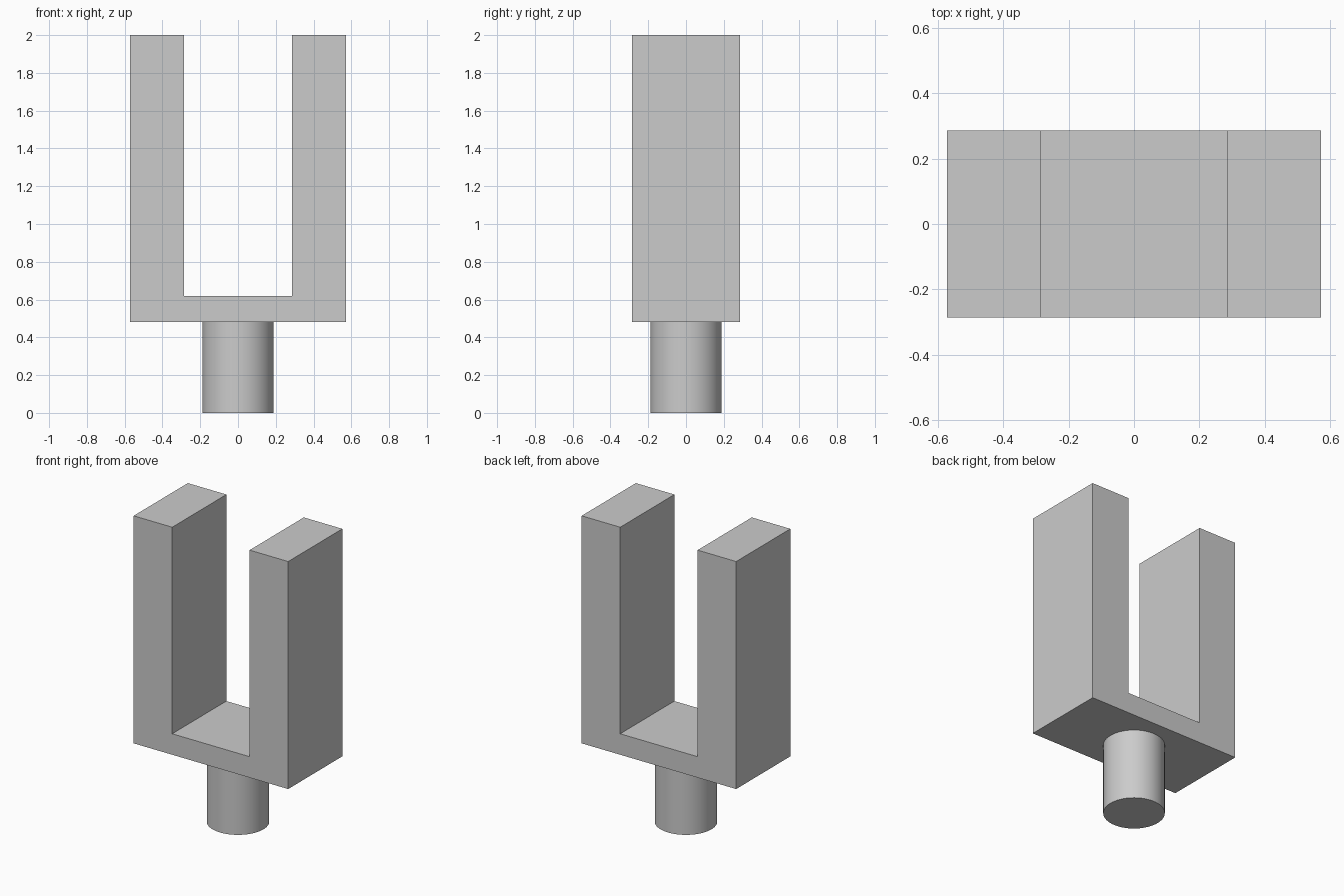
import bpy
import bmesh
import math

cube = bpy.data.objects.get("Cube")
if cube:
    bpy.data.objects.remove(cube, do_unlink=True)

HALF_WIDTH, INNER, HALF_DEPTH = 0.571, 0.286, 0.286
BASE, FLOOR, TOP = 0.48, 0.62, 2.0
STEM_RADIUS = 0.189

# Plain grey metal
grey = bpy.data.materials.new("plain_grey")
grey.use_nodes = True
colour = (0.6, 0.6, 0.6, 1)
grey.diffuse_color = colour
grey.node_tree.nodes["Principled BSDF"].inputs["Base Color"].default_value = colour

# Fork: U-shaped profile extruded front to back
right_half = [(HALF_WIDTH, BASE), (HALF_WIDTH, TOP), (INNER, TOP), (INNER, FLOOR)]
profile = right_half + [(-x, z) for x, z in reversed(right_half)]
bm = bmesh.new()
face = bm.faces.new([bm.verts.new((x, -HALF_DEPTH, z)) for x, z in profile])
extruded = bmesh.ops.extrude_face_region(bm, geom=[face], use_keep_orig=True)
moved = [v for v in extruded["geom"] if isinstance(v, bmesh.types.BMVert)]
bmesh.ops.translate(bm, verts=moved, vec=(0, 2 * HALF_DEPTH, 0))
bmesh.ops.recalc_face_normals(bm, faces=bm.faces)
mesh = bpy.data.meshes.new("fork_bracket")
bm.to_mesh(mesh)
bm.free()
fork = bpy.data.objects.new("fork_bracket", mesh)
bpy.context.collection.objects.link(fork)
mesh.materials.append(grey)

# Round stem below the fork
bpy.ops.mesh.primitive_cylinder_add(vertices=64, radius=STEM_RADIUS, depth=BASE,
                                    location=(0, 0, BASE / 2))
stem = bpy.context.object
stem.name = "stem"
stem.data.materials.append(grey)
bpy.ops.object.shade_smooth_by_angle(angle=math.radians(30))
